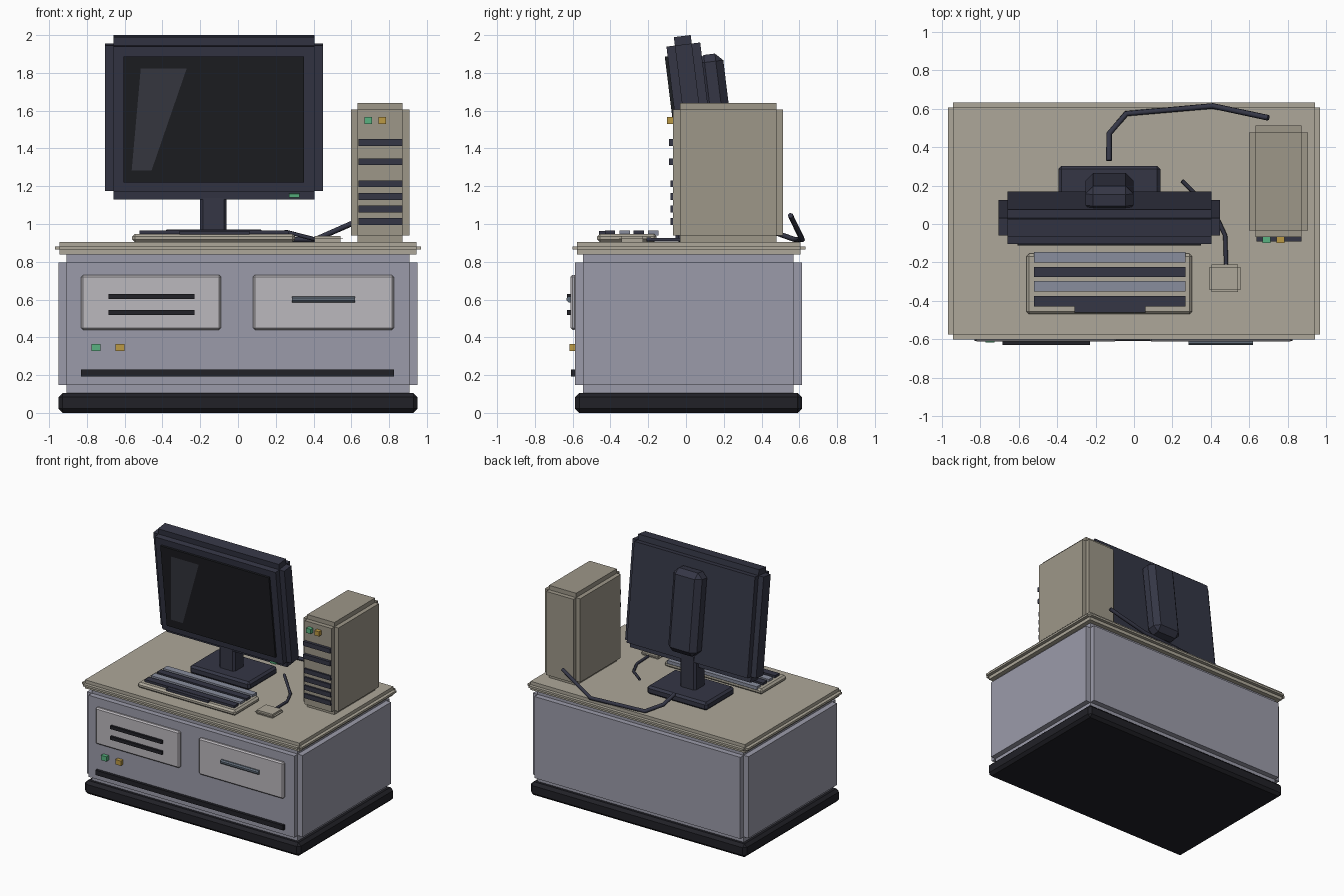
import bpy, bmesh, math
from mathutils import Matrix, Vector

if "Cube" in bpy.data.objects:
    bpy.data.objects.remove(bpy.data.objects["Cube"])


def mat(name, r, g, b):
    m = bpy.data.materials.new(name)
    m.diffuse_color = (r, g, b, 1)
    m.use_nodes = True
    m.node_tree.nodes["Principled BSDF"].inputs["Base Color"].default_value = m.diffuse_color
    return m


CREAM = mat("cream", 0.42, 0.39, 0.32)
TOWER = mat("beige", 0.34, 0.31, 0.25)
STEEL = mat("blue_grey", 0.33, 0.33, 0.40)
PANEL = mat("light_grey", 0.50, 0.48, 0.51)
BLACK = mat("black", 0.015, 0.015, 0.02)
DARK = mat("dark_navy", 0.035, 0.037, 0.06)
SCREEN = mat("screen", 0.012, 0.013, 0.016)
GLARE = mat("glare", 0.04, 0.042, 0.055)
KEY = mat("key_grey", 0.25, 0.27, 0.34)
HANDLE = mat("handle", 0.12, 0.15, 0.19)
GREEN = mat("green", 0.10, 0.45, 0.22)
AMBER = mat("amber", 0.50, 0.32, 0.06)


def finish(name, bm, material, M=None):
    bmesh.ops.recalc_face_normals(bm, faces=bm.faces)
    me = bpy.data.meshes.new(name)
    bm.to_mesh(me)
    bm.free()
    if M:
        me.transform(M)
    me.materials.append(material)
    ob = bpy.data.objects.new(name, me)
    bpy.context.collection.objects.link(ob)
    return ob


def cube(x, y, z):
    """Cube in bmesh from (min, max) ranges."""
    bm = bmesh.new()
    bmesh.ops.create_cube(bm, size=1)
    for v in bm.verts:
        v.co = [(a + b) / 2 + c * (b - a) for (a, b), c in zip((x, y, z), v.co)]
    return bm


def box(name, x, y, z, material, chamfer=0, M=None):
    bm = cube(x, y, z)
    if chamfer:
        bmesh.ops.bevel(bm, geom=bm.edges[:], offset=chamfer, segments=1,
                        affect='EDGES', profile=0.5)
    return finish(name, bm, material, M)


def notched(name, x, y, z, n, material, M=None):
    """Box whose edges are cut back: an inner cube with each side pulled out by n."""
    bm = cube(*[(a + n, b - n) for a, b in (x, y, z)])
    bm.normal_update()
    out = bmesh.ops.extrude_discrete_faces(bm, faces=bm.faces[:])["faces"]
    for f in out:
        d = f.normal.copy() * n
        for v in f.verts:
            v.co += d
    return finish(name, bm, material, M)


def cable(name, points, radius, material):
    cu = bpy.data.curves.new(name, 'CURVE')
    cu.dimensions = '3D'
    cu.bevel_depth = radius
    cu.bevel_resolution = 1
    cu.use_fill_caps = True
    sp = cu.splines.new('POLY')
    sp.points.add(len(points) - 1)
    for p, co in zip(sp.points, points):
        p.co = (*co, 1)
    cu.materials.append(material)
    ob = bpy.data.objects.new(name, cu)
    bpy.context.collection.objects.link(ob)


# Cabinet
box("plinth", (-0.95, 0.95), (-0.587, 0.613), (0, 0.105), BLACK, 0.022)
notched("cabinet_body", (-0.95, 0.95), (-0.587, 0.613), (0.105, 0.84), 0.043, STEEL)
notched("desktop", (-0.97, 0.97), (-0.602, 0.633), (0.838, 0.906), 0.026, CREAM)

# Cabinet front
box("left_panel", (-0.83, -0.09), (-0.612, -0.58), (0.44, 0.73), PANEL, 0.01)
box("right_panel", (0.08, 0.825), (-0.612, -0.58), (0.44, 0.73), PANEL, 0.01)
for i, z in enumerate((0.617, 0.532)):
    box(f"panel_slot_{i}", (-0.685, -0.23), (-0.63, -0.605), (z - 0.013, z + 0.013), BLACK)
box("base_slot", (-0.83, 0.825), (-0.61, -0.58), (0.192, 0.23), BLACK)
for name, x, m in (("green", -0.751, GREEN), ("amber", -0.624, AMBER)):
    box(f"cabinet_{name}_light", (x - 0.024, x + 0.024), (-0.618, -0.58), (0.328, 0.366), m)
bm = bmesh.new()
bmesh.ops.create_cone(bm, cap_ends=True, segments=8, radius1=0.017, radius2=0.017, depth=0.335)
finish("drawer_handle", bm, HANDLE,
       Matrix.Translation((0.4525, -0.616, 0.601)) @ Matrix.Rotation(math.pi / 2, 4, 'Y')
       @ Matrix.Rotation(math.pi / 8, 4, 'Z'))

# Computer tower
notched("tower_case", (0.598, 0.907), (-0.068, 0.513), (0.905, 1.64), 0.035, TOWER)
for i, z in enumerate((1.432, 1.33, 1.213, 1.146, 1.079, 1.013)):
    front = -0.09 if i < 2 else -0.082
    box(f"tower_slot_{i}", (0.637, 0.872), (front, -0.06), (z - 0.018, z + 0.018), DARK)
for name, x, m in (("green", 0.69, GREEN), ("amber", 0.763, AMBER)):
    box(f"tower_{name}_light", (x - 0.02, x + 0.02), (-0.1, -0.06), (1.53, 1.567), m)

# Monitor, tilted forward about its centre
T = Matrix.Translation((-0.128, 0.033, 1.565)) @ Matrix.Rotation(math.radians(7), 4, 'X')
notched("monitor_shell", (-0.577, 0.577), (-0.09, 0.09), (-0.433, 0.433), 0.045, DARK, T)
box("screen", (-0.478, 0.478), (-0.105, -0.08), (-0.336, 0.336), SCREEN, 0, T)
box("monitor_back_bulge", (-0.125, 0.125), (0.06, 0.2), (-0.32, 0.32), DARK, 0.04, T)
box("monitor_light", (0.398, 0.453), (-0.07, -0.04), (-0.42, -0.4), GREEN, 0, T)
bm = bmesh.new()
bm.faces.new([bm.verts.new((x, -0.107, z)) for x, z in
              ((-0.435, -0.272), (-0.33, -0.272), (-0.144, 0.272), (-0.387, 0.272))])
bmesh.ops.solidify(bm, geom=bm.faces[:], thickness=0.003)
finish("screen_glare", bm, GLARE, T)

# Monitor stand
box("stand_neck", (-0.2, -0.06), (0.04, 0.17), (0.95, 1.25), DARK, 0.015)
box("stand_base", (-0.393, 0.137), (-0.055, 0.303), (0.905, 0.97), DARK, 0.016)

# Keyboard
box("keyboard_case", (-0.56, 0.303), (-0.47, -0.155), (0.905, 0.948), CREAM, 0.014)
for i, y in enumerate((-0.173, -0.25, -0.324, -0.403)):
    box(f"key_row_{i}", (-0.521, 0.268), (y - 0.027, y + 0.027), (0.94, 0.966),
        DARK if i % 2 else KEY)
box("space_bar", (-0.31, 0.06), (-0.46, -0.42), (0.94, 0.963), DARK)

# Mouse and cables
notched("mouse", (0.39, 0.557), (-0.355, -0.212), (0.905, 0.937), 0.0145, CREAM)
cable("mouse_cable", [(0.48, -0.21, 0.918), (0.475, -0.06, 0.916), (0.42, 0.06, 0.916),
                      (0.25, 0.225, 0.96)], 0.011, DARK)
cable("power_cable", [(-0.13, 0.33, 0.985), (-0.13, 0.47, 0.955), (-0.04, 0.575, 0.918),
                      (0.41, 0.615, 0.918), (0.70, 0.553, 1.045)], 0.015, DARK)
